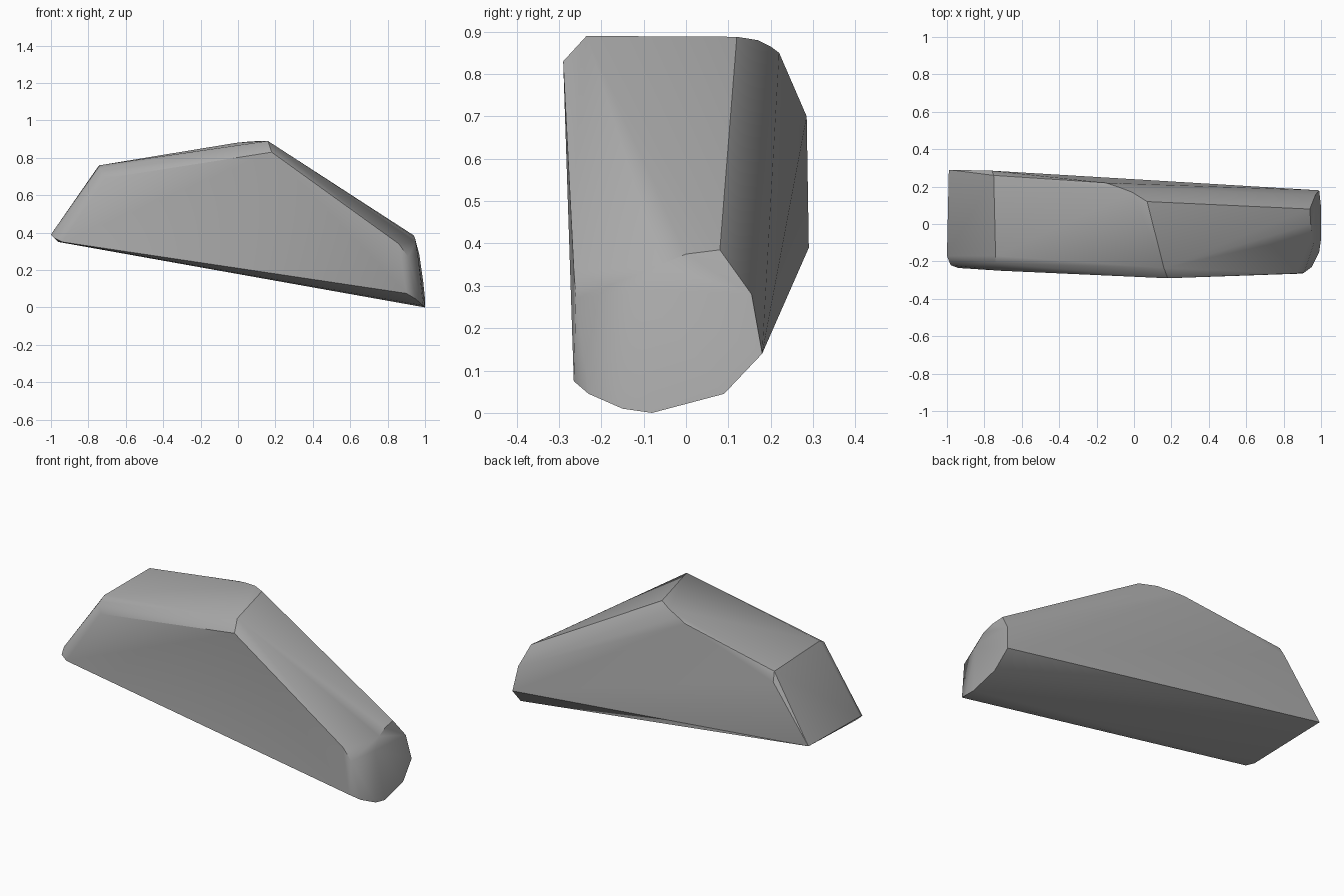
import bpy
import bmesh
import math

# Remove the default cube only
default_cube = bpy.data.objects.get("Cube")
if default_cube:
    bpy.data.objects.remove(default_cube, do_unlink=True)


def flat_material(name, colour):
    """One plain colour shared by the viewport and the render."""
    material = bpy.data.materials.new(name)
    material.use_nodes = True
    material.diffuse_color = colour
    shader = material.node_tree.nodes["Principled BSDF"]
    shader.inputs["Base Color"].default_value = colour
    return material


def hull_object(name, outlines, material, sharp_angle):
    """Wrap a convex skin around the corner outlines of a faceted block."""
    mesh = bpy.data.meshes.new(name)
    bm = bmesh.new()
    for outline in outlines:
        for corner in outline:
            bm.verts.new(corner)
    result = bmesh.ops.convex_hull(bm, input=bm.verts[:])
    # Drop any corner that fell inside the skin
    loose = [v for v in bm.verts if not v.link_faces]
    bmesh.ops.delete(bm, geom=loose, context="VERTS")
    # Merge nearly coplanar triangles into clean facets
    bmesh.ops.dissolve_limit(bm, angle_limit=math.radians(1.5),
                             verts=bm.verts[:], edges=bm.edges[:])
    bmesh.ops.recalc_face_normals(bm, faces=bm.faces[:])
    bm.to_mesh(mesh)
    bm.free()
    mesh.materials.append(material)
    obj = bpy.data.objects.new(name, mesh)
    bpy.context.collection.objects.link(obj)
    bpy.ops.object.select_all(action="DESELECT")
    obj.select_set(True)
    bpy.context.view_layer.objects.active = obj
    bpy.ops.object.shade_smooth_by_angle(angle=sharp_angle)
    return obj


# Lower edge of the wide end
wide_end_foot = [
    (-.99, .29, .39), (-1, -.17, .39), (-.98, -.22, .37),
    (-.94, -.235, .35), (-.96, -.19, .35),
]

# Upper edge of the wide end, rounded toward the front
wide_end_shoulder = [
    (-.76, .285, .7), (-.75, .26, .75), (-.74, -.17, .76),
    (-.74, -.21, .74), (-.71, -.25, .69),
]

# Ridge across the crown, curving down to the back
crown_ridge = [
    (.16, -.235, .89), (.18, -.29, .83), (.07, .12, .888),
    (-.01, .17, .88), (-.09, .2, .865), (-.15, .22, .85),
]

# Front corner beside the narrow end
narrow_end_cheek = [
    (.86, -.265, .34), (.91, -.26, .27),
    (.9, -.265, .075), (.95, -.23, .045),
]

# Rim of the narrow end face
narrow_end_rim = [
    (.99, -.15, .01), (1, -.08, 0), (1, .09, .045), (.99, .18, .14),
    (.97, .155, .28), (.94, .08, .385), (.945, 0, .375),
    (.95, -.06, .35), (.96, -.11, .29),
]

grey = flat_material("stone grey", (.4, .4, .4, 1))
hull_object(
    "faceted_block",
    [wide_end_foot, wide_end_shoulder, crown_ridge,
     narrow_end_cheek, narrow_end_rim],
    grey,
    math.radians(32),
)
